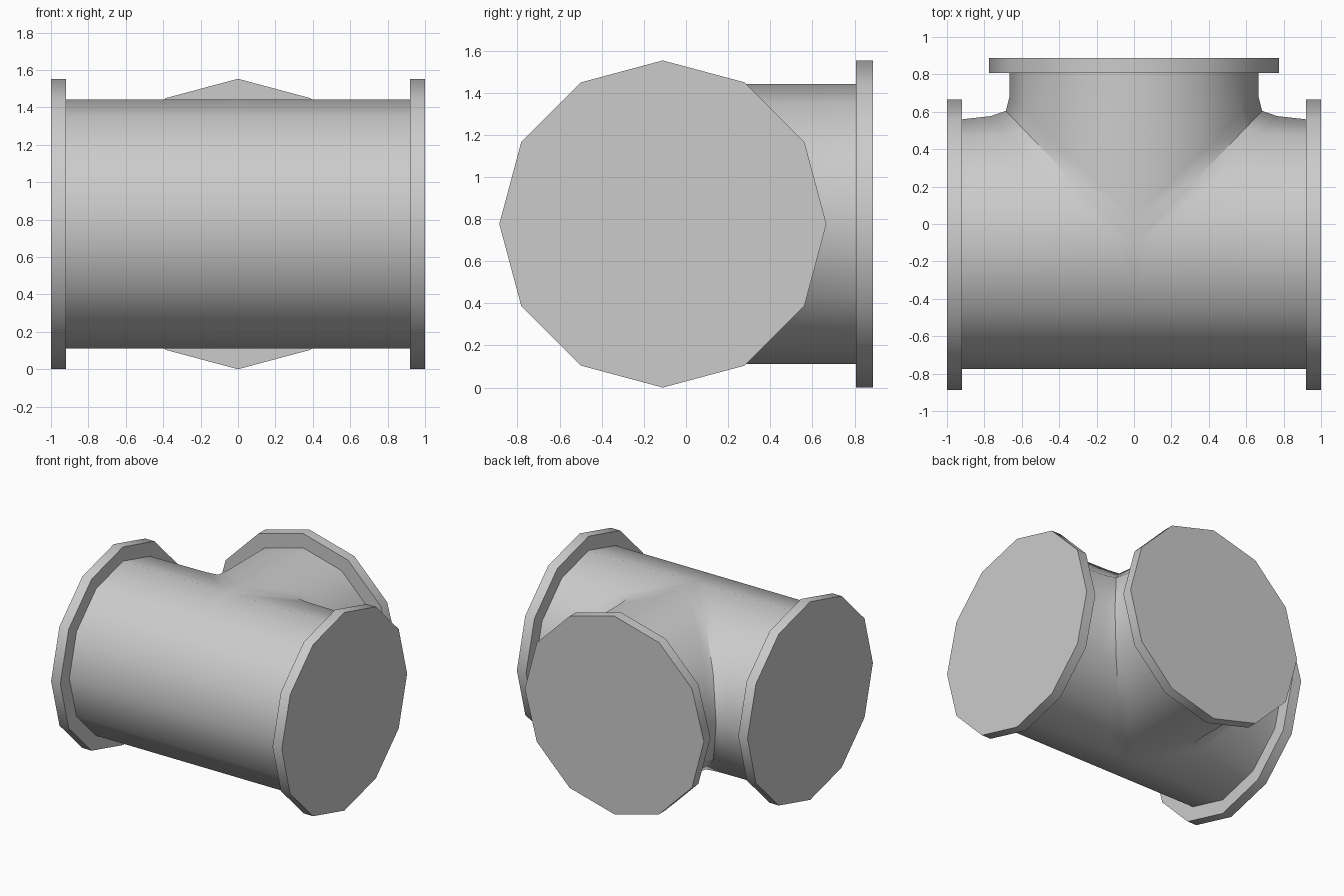
import bpy, bmesh
from math import sin, cos, pi
from mathutils import Matrix

if "Cube" in bpy.data.objects:
    bpy.data.objects.remove(bpy.data.objects["Cube"])

AXIS_Y, AXIS_Z = -0.11, 0.7765   # run axis position
R, RF, T = 0.665, 0.7765, 0.08   # pipe radius, flange radius, flange thickness
END_X, END_Y = 1.0, 0.887        # outer faces of run and branch
SEG = 12


def finish(bm, name):
    me = bpy.data.meshes.new(name)
    bm.to_mesh(me)
    bm.free()
    ob = bpy.data.objects.new(name, me)
    bpy.context.collection.objects.link(ob)
    bpy.ops.object.select_all(action='DESELECT')
    ob.select_set(True)
    bpy.context.view_layer.objects.active = ob
    bpy.ops.object.shade_smooth_by_angle(angle=0.7)
    return ob


def flange(name, center, rot):
    bm = bmesh.new()
    bmesh.ops.create_cone(bm, cap_ends=True, segments=SEG, radius1=RF, radius2=RF,
                          depth=T, matrix=Matrix.Translation(center) @ rot)
    finish(bm, name)


def back_line(k):
    # run surface line turning through the crotch fillet into the branch
    a = 2 * pi * k / SEG
    c = max(cos(a), 0.0)
    d, z = R * c, AXIS_Z + R * sin(a)
    pts = [(END_X - T / 2 - d, 0), (0.1, 0.022 * c), (0.02 * c, 0.05 * c),
           (0, 0.13), (0, END_Y - T / 2 - AXIS_Y - d)]
    return [(d + u, AXIS_Y + d + v, z) for u, v in pts]


def front_line(k):
    # straight run surface line on the side away from the branch
    a = 2 * pi * k / SEG
    y, z = AXIS_Y + R * min(cos(a), 0), AXIS_Z + R * sin(a)
    return [(x, y, z) for x in (END_X - T / 2, 0.1, 0)]


# Tee body: one half from strips, mirrored and closed inside the flanges
bm = bmesh.new()
for line, ks in ((back_line, range(-3, 4)), (front_line, range(3, 10))):
    rows = [[bm.verts.new(p) for p in line(k)] for k in ks]
    for r0, r1 in zip(rows, rows[1:]):
        for i in range(len(r0) - 1):
            bm.faces.new((r0[i], r0[i + 1], r1[i + 1], r1[i]))
bmesh.ops.mirror(bm, geom=bm.verts[:] + bm.edges[:] + bm.faces[:], axis='X', merge_dist=1e-4)
bmesh.ops.remove_doubles(bm, verts=bm.verts[:], dist=1e-4)
bmesh.ops.holes_fill(bm, edges=[e for e in bm.edges if e.is_boundary], sides=0)
bmesh.ops.recalc_face_normals(bm, faces=bm.faces[:])
finish(bm, "tee_pipe")

# End flanges
for side, label in ((-1, "left"), (1, "right")):
    flange(label + "_flange", (side * (END_X - T / 2), AXIS_Y, AXIS_Z),
           Matrix.Rotation(pi / 2, 4, 'Y'))
flange("branch_flange", (0, END_Y - T / 2, AXIS_Z), Matrix.Rotation(pi / 2, 4, 'X'))
